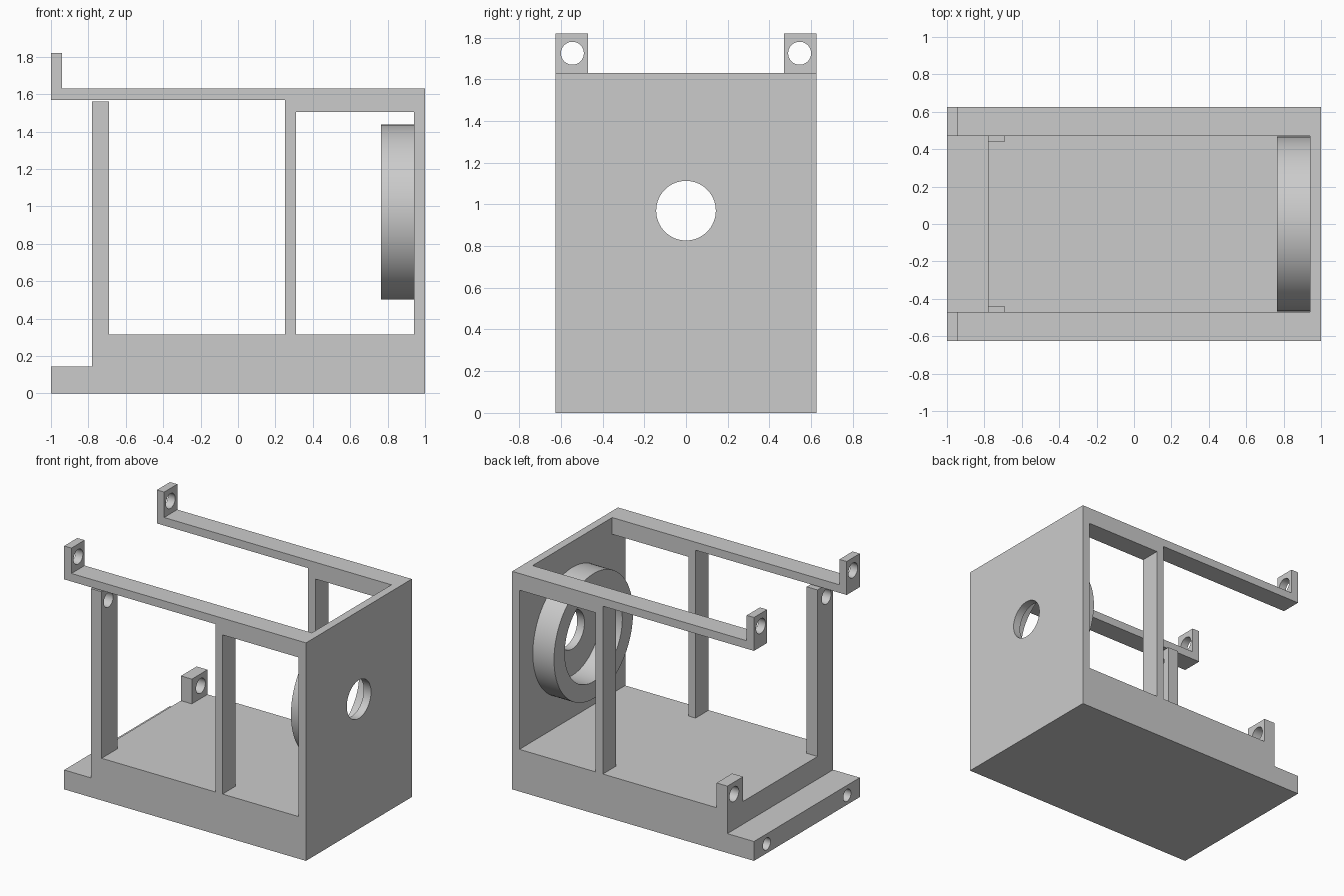
import bpy, bmesh, math
from mathutils import Matrix

cube = bpy.data.objects.get("Cube")
if cube:
    bpy.data.objects.remove(cube, do_unlink=True)

GREY = (0.6, 0.6, 0.6, 1.0)
grey = bpy.data.materials.new("plain_grey")
grey.use_nodes = True
grey.diffuse_color = GREY
grey.node_tree.nodes["Principled BSDF"].inputs["Base Color"].default_value = GREY

HALF = 0.625      # half width of the housing
INNER = 0.47      # inner side of the frames
FLOOR = 0.315     # top of the base
WALL = 0.94       # inside of the end wall
TAB_Y = 0.545     # bolt hole line of tabs and posts
AXIS_Z = 0.97     # height of the bearing axis


def finish(name, bm):
    bmesh.ops.recalc_face_normals(bm, faces=bm.faces)
    mesh = bpy.data.meshes.new(name)
    bm.to_mesh(mesh)
    bm.free()
    mesh.materials.append(grey)
    obj = bpy.data.objects.new(name, mesh)
    bpy.context.collection.objects.link(obj)
    return obj


def prism(name, profile, y0, y1):
    """Extrude an (x, z) outline along y."""
    bm = bmesh.new()
    face = bm.faces.new([bm.verts.new((x, y0, z)) for x, z in profile])
    new = bmesh.ops.extrude_face_region(bm, geom=[face])["geom"]
    verts = [v for v in new if isinstance(v, bmesh.types.BMVert)]
    bmesh.ops.translate(bm, verts=verts, vec=(0, y1 - y0, 0))
    return finish(name, bm)


def rod(name, x0, x1, y, z, radius, sides=48):
    """Cylinder lying along x."""
    bm = bmesh.new()
    place = Matrix.Translation(((x0 + x1) / 2, y, z)) @ Matrix.Rotation(math.pi / 2, 4, "Y")
    bmesh.ops.create_cone(bm, cap_ends=True, segments=sides, radius1=radius,
                          radius2=radius, depth=x1 - x0, matrix=place)
    return finish(name, bm)


def select(obj):
    bpy.ops.object.select_all(action="DESELECT")
    obj.select_set(True)
    bpy.context.view_layer.objects.active = obj


def drill(obj, x0, x1, y, z, radius, sides=48):
    cutter = rod("hole_cutter", x0, x1, y, z, radius, sides)
    cutter.hide_render = True
    mod = obj.modifiers.new("hole", "BOOLEAN")
    mod.operation = "DIFFERENCE"
    mod.solver = "EXACT"
    mod.object = cutter
    select(obj)
    bpy.ops.object.modifier_apply(modifier=mod.name)
    bpy.data.objects.remove(cutter, do_unlink=True)


def smooth(obj):
    select(obj)
    bpy.ops.object.shade_smooth_by_angle(angle=math.radians(30))


# Base with low front step and the upright end wall
base = prism("base_and_end_wall",
             [(-1, 0), (1, 0), (1, 1.63), (WALL, 1.63), (WALL, FLOOR),
              (-0.78, FLOOR), (-0.78, 0.145), (-1, 0.145)], -HALF, HALF)
drill(base, 0.9, 1.1, 0, AXIS_Z, 0.143, 64)
for side in (-1, 1):
    drill(base, -1.1, -0.7, side * 0.475, 0.07, 0.045)
smooth(base)

# Side frames: rail with end tab, thick end section and middle post
for side, label in ((-1, "front"), (1, "back")):
    frame = prism(label + "_side_frame",
                  [(-1, 1.57), (0.25, 1.57), (0.25, FLOOR), (0.31, FLOOR),
                   (0.31, 1.505), (WALL, 1.505), (WALL, 1.63),
                   (-0.94, 1.63), (-0.94, 1.82), (-1, 1.82)],
                  side * INNER, side * HALF)
    drill(frame, -1.1, -0.9, side * TAB_Y, 1.725, 0.055)
    smooth(frame)

# Corner posts: tall at the front, a short lug at the back
for side, label, top in ((-1, "tall_post", 1.56), (1, "short_lug", 0.5)):
    post = prism(label, [(-0.78, FLOOR), (-0.69, FLOOR), (-0.69, top), (-0.78, top)],
                 side * 0.44, side * HALF)
    drill(post, -0.9, -0.6, side * TAB_Y, top - 0.09, 0.055)
    smooth(post)

# Bearing ring on the inside of the end wall
ring = rod("bearing_ring", 0.765, WALL, 0, AXIS_Z, 0.467, 96)
drill(ring, 0.7, 1.0, 0, AXIS_Z, 0.34, 96)
smooth(ring)
